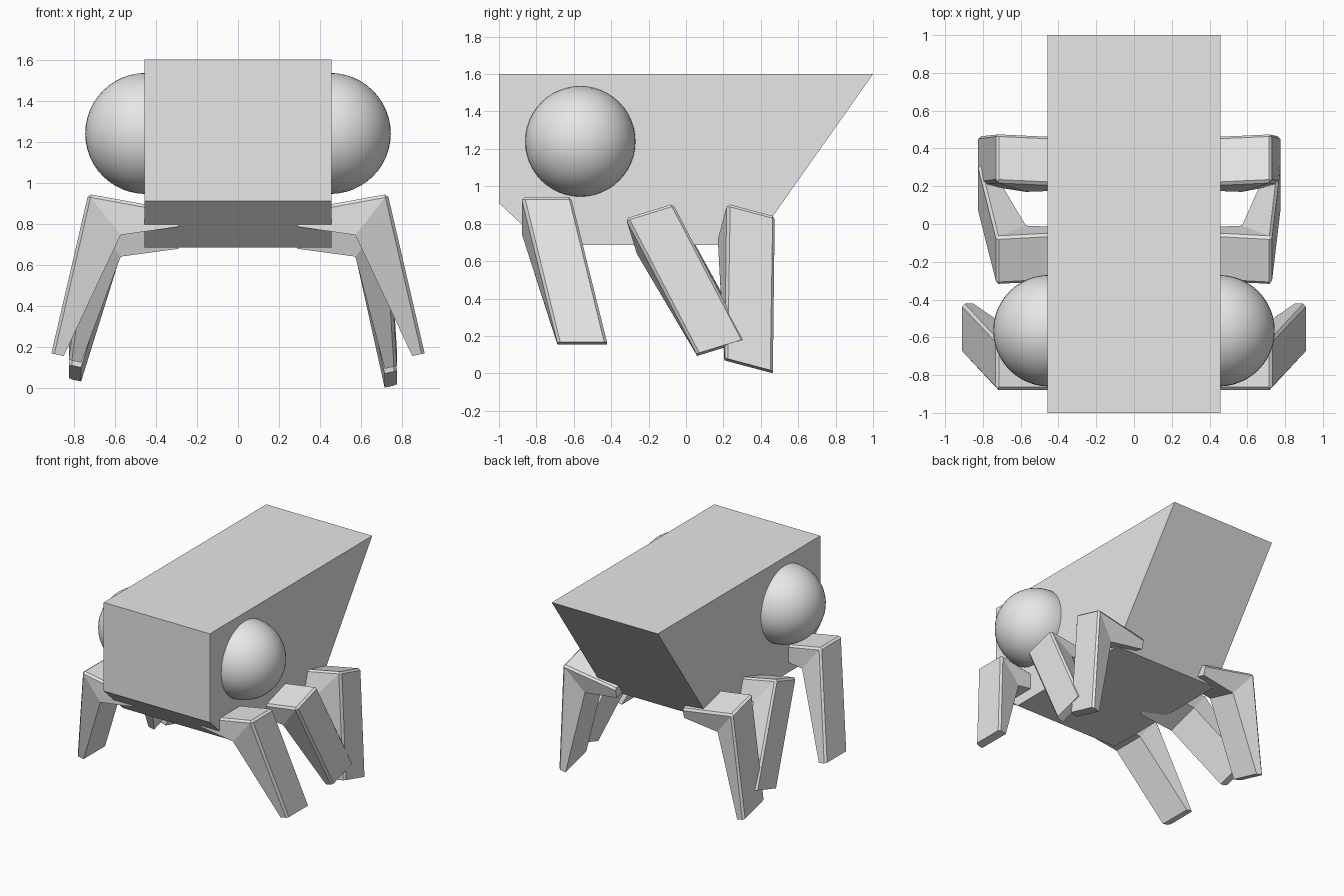
import bpy, bmesh, math

if "Cube" in bpy.data.objects:
    bpy.data.objects.remove(bpy.data.objects["Cube"])

grey = bpy.data.materials.new("light grey")
grey.diffuse_color = (0.8, 0.8, 0.8, 1)
grey.use_nodes = True
grey.node_tree.nodes["Principled BSDF"].inputs["Base Color"].default_value = grey.diffuse_color


def finish(bm, name):
    bmesh.ops.recalc_face_normals(bm, faces=bm.faces)
    mesh = bpy.data.meshes.new(name)
    bm.to_mesh(mesh)
    bm.free()
    mesh.materials.append(grey)
    obj = bpy.data.objects.new(name, mesh)
    bpy.context.collection.objects.link(obj)
    return obj


# Body: side profile extruded across the width
W = 0.457
profile = [(-1, 1.6), (1, 1.6), (0.355, 0.685), (-0.76, 0.685), (-1, 0.91)]
bm = bmesh.new()
base = bm.faces.new([bm.verts.new((-W, y, z)) for y, z in profile])
ext = bmesh.ops.extrude_face_region(bm, geom=[base], use_keep_orig=True)
moved = [g for g in ext["geom"] if isinstance(g, bmesh.types.BMVert)]
bmesh.ops.translate(bm, verts=moved, vec=(2 * W, 0, 0))
finish(bm, "body")

# Eyes: smooth spheres half sunk into the sides
for side, label in ((1, "right"), (-1, "left")):
    bpy.ops.mesh.primitive_uv_sphere_add(segments=48, ring_count=24, radius=0.295,
                                         location=(side * 0.45, -0.565, 1.24))
    eye = bpy.context.object
    eye.name = label + "_eye"
    eye.data.materials.append(grey)
    bpy.ops.object.shade_smooth()


def leg(name, side, knee, tilt, foot, foot_x):
    """Bent bar: root, knee and foot rings of four corners, with chamfered outer edges."""
    bm = bmesh.new()
    half = 0.133

    def ring(centre, outer, inner):
        c, s = math.cos(tilt), math.sin(tilt)
        corners = [(outer, -half), (outer, half), (inner, half), (inner, -half)]
        return [bm.verts.new((side * x, centre[0] + u * c - v * s, centre[1] + u * s + v * c))
                for (x, v), u in corners]

    rings = [ring(knee, (0.29, -0.08), (0.29, -0.16)),
             ring(knee, (0.73, 0), (0.572, -0.2)),
             ring(foot, (foot_x, 0.007), (foot_x - 0.06, -0.006))]
    for a, b in zip(rings, rings[1:]):
        for i in range(4):
            j = (i + 1) % 4
            bm.faces.new((a[i], a[j], b[j], b[i]))
    bm.faces.new(rings[0])
    bm.faces.new(rings[2])
    # chamfer the knee edge and the long outer edges
    outer = [bm.edges.get((rings[1][0], rings[1][1]))]
    for a, b in zip(rings, rings[1:]):
        outer += [bm.edges.get((a[k], b[k])) for k in (0, 1)]
    bmesh.ops.bevel(bm, geom=outer, offset=0.015, segments=1, affect="EDGES", profile=0.5)
    finish(bm, name)


# Legs: the left middle and rear pairs splay slightly wider
for side, label, splay, lift in ((1, "right", 0, 0), (-1, "left", 0.05, 0.03)):
    leg(label + "_front_leg", side, (-0.745, 0.945), 0, (-0.555, 0.161), 0.91)
    leg(label + "_middle_leg", side, (-0.195, 0.87), 0.3, (0.185, 0.138 + lift), 0.775 + splay)
    leg(label + "_rear_leg", side, (0.35, 0.875), -0.26, (0.335, 0.041 + lift), 0.775 + splay)
